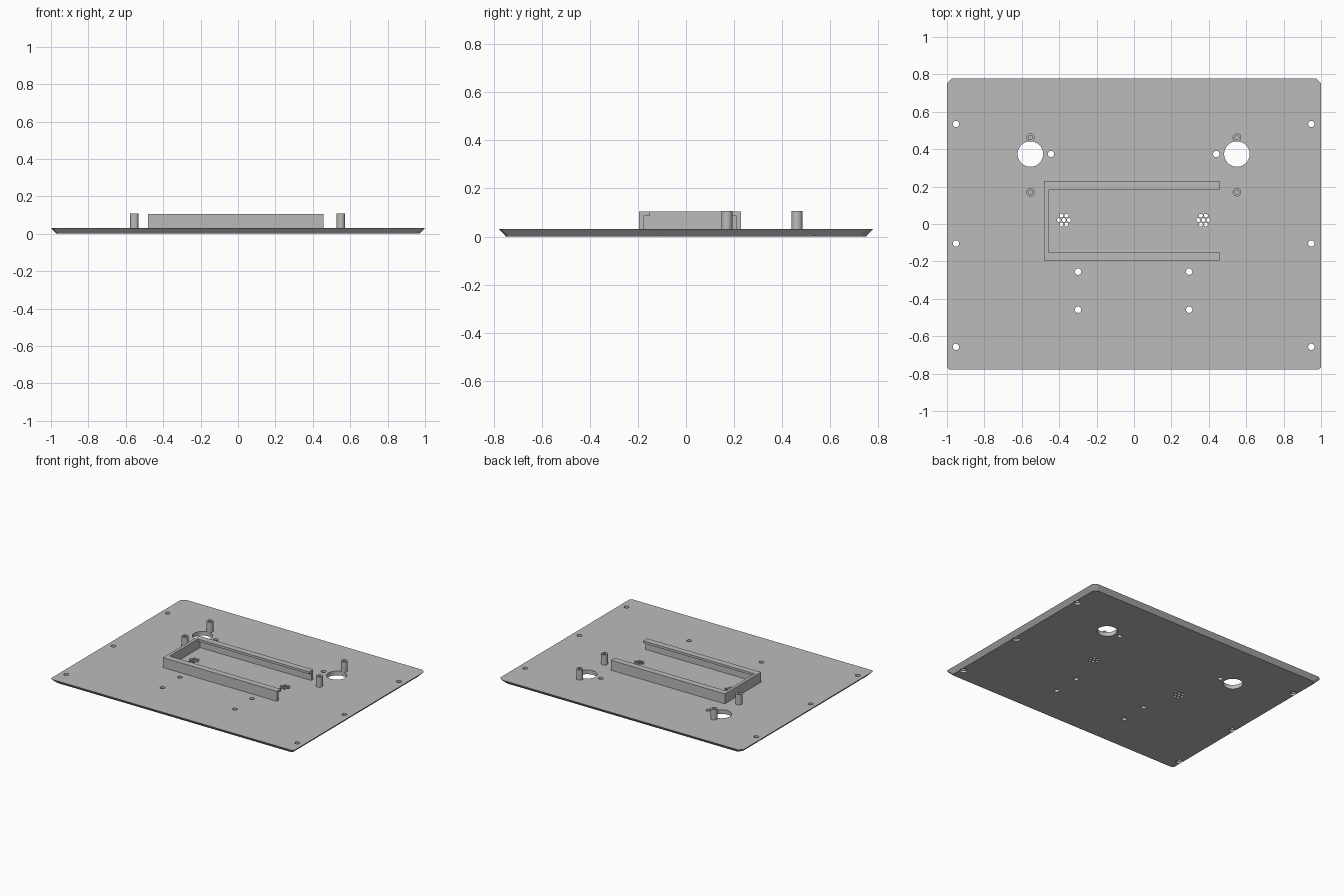
import bpy, bmesh, math

if "Cube" in bpy.data.objects:
    bpy.data.objects.remove(bpy.data.objects["Cube"])

T = 0.031            # plate thickness
CX = -0.002          # feature centre line
grey = bpy.data.materials.new("plain grey")
grey.diffuse_color = (0.5, 0.5, 0.5, 1)
grey.use_nodes = True
grey.node_tree.nodes["Principled BSDF"].inputs["Base Color"].default_value = grey.diffuse_color


def finish(name, bm):
    bmesh.ops.recalc_face_normals(bm, faces=bm.faces)
    me = bpy.data.meshes.new(name)
    bm.to_mesh(me)
    bm.free()
    me.materials.append(grey)
    ob = bpy.data.objects.new(name, me)
    bpy.context.collection.objects.link(ob)
    return ob


def smooth(ob):
    bpy.ops.object.select_all(action='DESELECT')
    ob.select_set(True)
    bpy.context.view_layer.objects.active = ob
    bpy.ops.object.shade_smooth_by_angle(angle=math.radians(30))


def lathe(bm, x, y, profile, n=32):
    """Closed solid turned from (radius, z) points, capped at both ends."""
    rings = [[bm.verts.new((x + r * math.cos(2 * math.pi * i / n),
                            y + r * math.sin(2 * math.pi * i / n), z))
              for i in range(n)] for r, z in profile]
    for a, b in zip(rings, rings[1:]):
        for i in range(n):
            j = (i + 1) % n
            bm.faces.new((a[i], a[j], b[j], b[i]))
    bm.faces.new(rings[0][::-1])
    bm.faces.new(rings[-1])


def prism(bm, ring_a, ring_b):
    a = [bm.verts.new(p) for p in ring_a]
    b = [bm.verts.new(p) for p in ring_b]
    n = len(a)
    bm.faces.new(a[::-1])
    bm.faces.new(b)
    for i in range(n):
        j = (i + 1) % n
        bm.faces.new((a[i], a[j], b[j], b[i]))


# Panel: clipped corners, edge sloping inward towards the underside
bm = bmesh.new()
W, D, f, k, s = 1.0, 0.778, 0.013, 0.027, 0.029
outline = [(-W + f, -D), (W - f, -D), (W, -D + f), (W, D - k),
           (W - k, D), (-W + k, D), (-W, D - k), (-W, -D + f)]
prism(bm, [(x - math.copysign(s, x), y - math.copysign(s, y), 0) for x, y in outline],
      [(x, y, T) for x, y in outline])
panel = finish("panel", bm)

# Hole cutters
bm = bmesh.new()


def hole(x, y, r, n=32):
    lathe(bm, x, y, [(r, -0.02), (r, 0.06)], n)


for side in (-1, 1):
    for y in (0.535, -0.104, -0.657):        # counterbored edge screws
        lathe(bm, CX + side * 0.95, y,
              [(0.025, -0.02), (0.025, 0.015), (0.017, 0.015), (0.017, 0.06)])
    hole(CX + side * 0.552, 0.374, 0.068, 64)    # large openings
    hole(CX + side * 0.442, 0.374, 0.017)
    for y in (-0.255, -0.458):
        hole(CX + side * 0.297, y, 0.017)
    cx, cy = CX + side * 0.373, 0.021        # seven-hole vents
    hole(cx, cy, 0.0105, 24)
    for i in range(6):
        a = i * math.pi / 3
        hole(cx + 0.027 * math.cos(a), cy + 0.027 * math.sin(a), 0.0105, 24)
cutter = finish("hole_cutter", bm)
cutter.hide_render = True

mod = panel.modifiers.new("holes", 'BOOLEAN')
mod.object = cutter
mod.operation = 'DIFFERENCE'
mod.solver = 'EXACT'
bpy.context.view_layer.objects.active = panel
bpy.ops.object.modifier_apply(modifier=mod.name)
bpy.data.objects.remove(cutter)
smooth(panel)

# Hollow standoffs beside the large openings
for side, label in ((-1, "left"), (1, "right")):
    for y, end in ((0.462, "back"), (0.17, "front")):
        bm = bmesh.new()
        lathe(bm, CX + side * 0.552, y, [(0.0225, T - 0.001), (0.0225, 0.107),
                                         (0.011, 0.107), (0.011, T + 0.002)])
        smooth(finish(f"standoff_{label}_{end}", bm))

# Open-ended bracket: two lipped rails and a closing wall
X0, X1, XI = -0.48, 0.456, -0.458
Y0, Y1, TOP, LIP = -0.195, 0.229, 0.105, 0.088
B = T - 0.001
for name, y, d in (("front_rail", Y0, 1), ("back_rail", Y1, -1)):
    sec = [(y, B), (y + d * 0.02, B), (y + d * 0.02, LIP),
           (y + d * 0.046, LIP), (y + d * 0.046, TOP), (y, TOP)]
    bm = bmesh.new()
    prism(bm, [(XI, p, z) for p, z in sec], [(X1, p, z) for p, z in sec])
    finish(name, bm)
bm = bmesh.new()
wall = [(X0, Y0), (XI, Y0), (XI, Y1), (X0, Y1)]
prism(bm, [(x, y, B) for x, y in wall], [(x, y, TOP) for x, y in wall])
finish("end_wall", bm)
